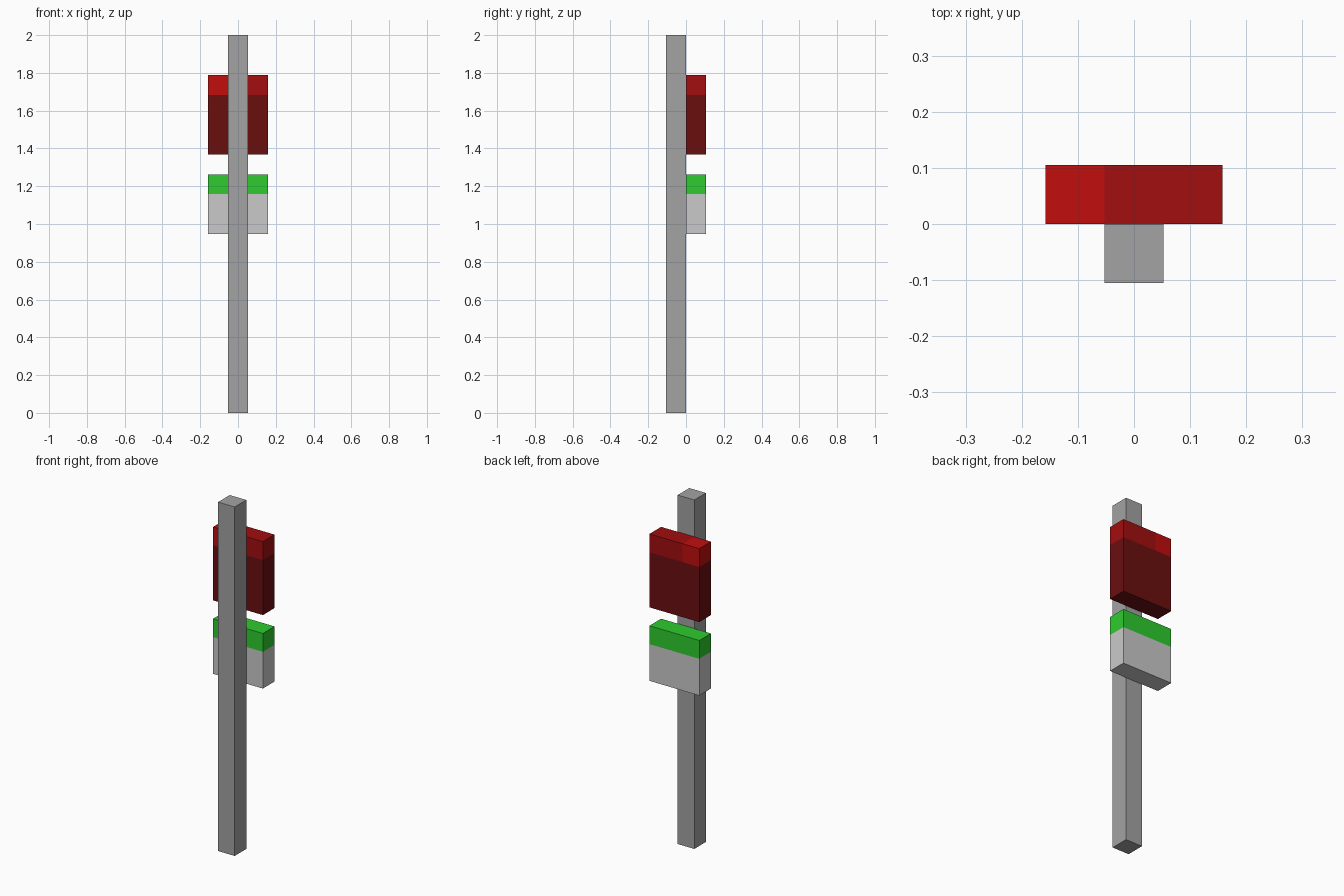
import bpy
import bmesh
from mathutils import Vector

cube = bpy.data.objects.get("Cube")
if cube:
    bpy.data.objects.remove(cube, do_unlink=True)

U = 2 / 19  # one block; the post is nineteen blocks tall


def material(name, rgb):
    """Flat material from 0-255 display values, converted to linear."""
    linear = [((c / 255 + 0.055) / 1.055) ** 2.4 if c > 10 else c / 255 / 12.92 for c in rgb]
    mat = bpy.data.materials.new(name)
    mat.use_nodes = True
    mat.diffuse_color = (*linear, 1)
    mat.node_tree.nodes["Principled BSDF"].inputs["Base Color"].default_value = (*linear, 1)
    return mat


def block(name, low, high, mats, cuts=(), rule=lambda c: 0):
    """Box between two corners in blocks, cut along planes and coloured by rule."""
    low, high = Vector(low), Vector(high)
    bm = bmesh.new()
    bmesh.ops.create_cube(bm, size=1)
    for v in bm.verts:
        v.co = (low + high) / 2 + v.co * (high - low)
    for point, normal in cuts:
        bmesh.ops.bisect_plane(bm, geom=bm.verts[:] + bm.edges[:] + bm.faces[:],
                               plane_co=point, plane_no=normal)
    for f in bm.faces:
        f.material_index = rule(f.calc_center_median())
    bmesh.ops.scale(bm, vec=(U, U, U), verts=bm.verts)
    mesh = bpy.data.meshes.new(name)
    bm.to_mesh(mesh)
    bm.free()
    for m in mats:
        mesh.materials.append(m)
    bpy.context.collection.objects.link(bpy.data.objects.new(name, mesh))


grey = material("post_grey", (163, 163, 163))
white = material("sign_white", (202, 202, 202))
green = material("stripe_green", (46, 203, 46))
dark_red = material("dark_red", (107, 14, 15))
mid_red = material("mid_red", (162, 14, 15))
bright_red = material("bright_red", (193, 13, 13))

# Square post
block("post", (-.5, -1, 0), (.5, 0, 19), [grey])

# Lower sign: white with a green top stripe
block("lower_sign", (-1.5, 0, 9), (1.5, 1, 12), [white, green],
      [((0, 0, 11), (0, 0, 1))],
      lambda c: int(c.z > 11))

# Upper sign: dark red with a lighter top band, brightest at one end
block("upper_sign", (-1.5, 0, 13), (1.5, 1, 17), [dark_red, mid_red, bright_red],
      [((0, 0, 16), (0, 0, 1)), ((-.5, 0, 0), (1, 0, 0))],
      lambda c: 0 if c.z < 16 else 2 if c.x < -.5 else 1)
